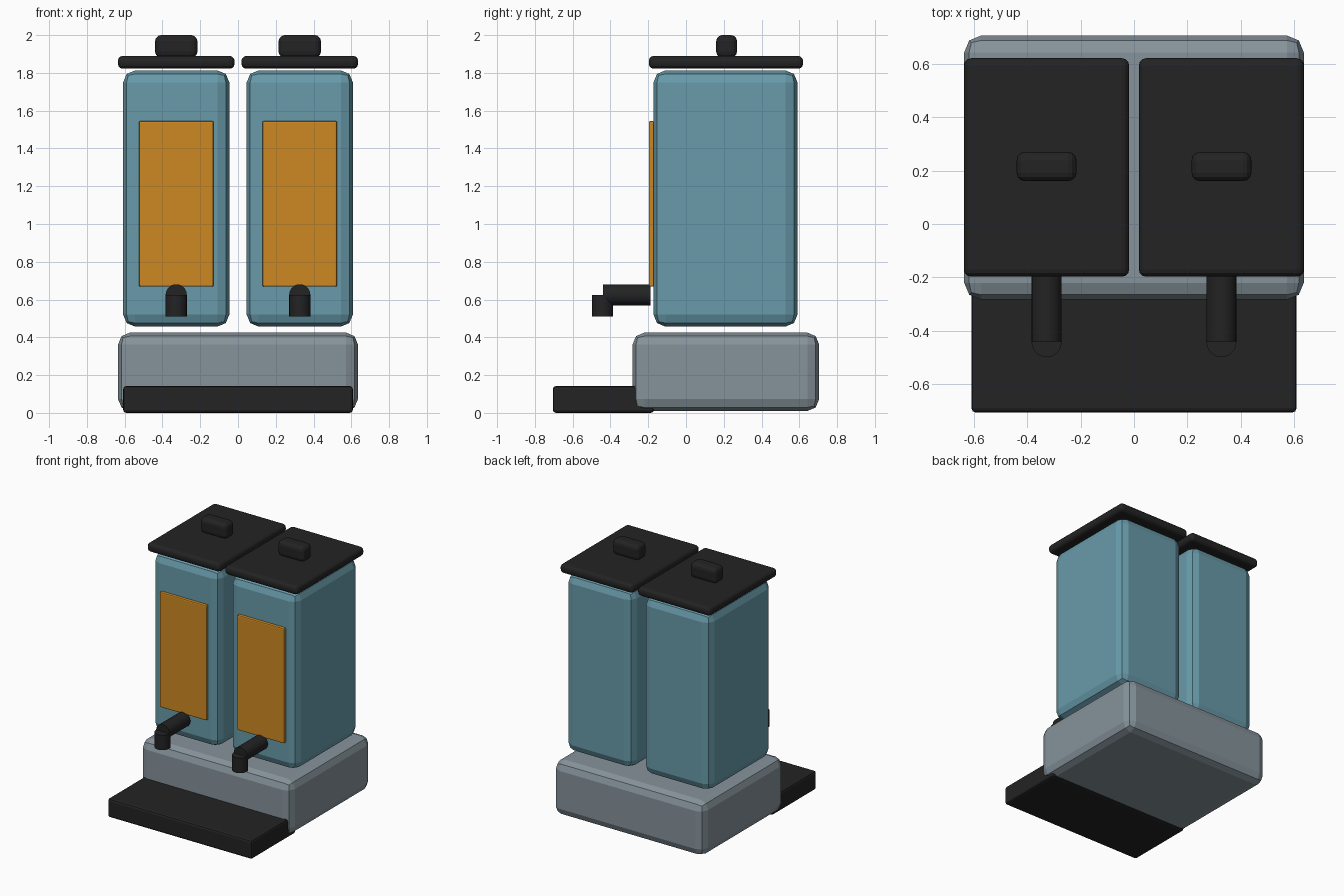
import bpy, math

if "Cube" in bpy.data.objects:
    bpy.data.objects.remove(bpy.data.objects["Cube"])


def material(name, rgb):
    # sRGB 0-255 to linear
    lin = [(c / 255 / 12.92) if c < 11 else ((c / 255 + 0.055) / 1.055) ** 2.4 for c in rgb]
    m = bpy.data.materials.new(name)
    m.diffuse_color = (*lin, 1)
    m.use_nodes = True
    m.node_tree.nodes["Principled BSDF"].inputs["Base Color"].default_value = m.diffuse_color
    return m


TEAL = material("teal", (104, 155, 170))
GREY = material("grey", (134, 147, 155))
BLACK = material("black", (35, 35, 35))
ORANGE = material("orange", (206, 137, 34))


def box(name, x, y, z, mat, bevel, segments=2):
    """Bevelled box from (min, max) ranges."""
    bpy.ops.mesh.primitive_cube_add(
        size=1, location=[(a + b) / 2 for a, b in (x, y, z)])
    o = bpy.context.object
    o.name = name
    o.scale = [b - a for a, b in (x, y, z)]
    bpy.ops.object.transform_apply(location=False, rotation=False, scale=True)
    o.data.materials.append(mat)
    b = o.modifiers.new("bevel", "BEVEL")
    b.width, b.segments = bevel, segments
    return o


def tube(name, loc, length, mat, rot=(0, 0, 0), radius=0.056):
    bpy.ops.mesh.primitive_cylinder_add(
        vertices=24, radius=radius, depth=length, location=loc, rotation=rot)
    o = bpy.context.object
    o.name = name
    o.data.materials.append(mat)
    bpy.ops.object.shade_smooth_by_angle(angle=math.radians(30))
    return o


# Base housing and drip tray
box("base", (-0.635, 0.635), (-0.283, 0.705), (0.01, 0.425), GREY, 0.063)
box("drip_tray", (-0.608, 0.608), (-0.705, -0.17), (0, 0.142), BLACK, 0.016)

# Two identical dispensers
for side, cx in (("left", -0.327), ("right", 0.327)):
    box(f"{side}_tank", (cx - 0.281, cx + 0.281), (-0.172, 0.59), (0.457, 1.813), TEAL, 0.063)
    box(f"{side}_lid", (cx - 0.309, cx + 0.309), (-0.197, 0.62), (1.822, 1.89), BLACK, 0.027, 3)
    box(f"{side}_lid_handle", (cx - 0.112, cx + 0.112), (0.16, 0.27), (1.88, 2.0), BLACK, 0.032, 3)
    box(f"{side}_front_panel", (cx - 0.198, cx + 0.198), (-0.197, -0.168), (0.668, 1.545), ORANGE, 0.008)
    # Tap: horizontal pipe and downward nozzle
    tube(f"{side}_tap_pipe", (cx, -0.313, 0.625), 0.252, BLACK, (math.pi / 2, 0, 0))
    tube(f"{side}_tap_nozzle", (cx, -0.442, 0.568), 0.114, BLACK)
